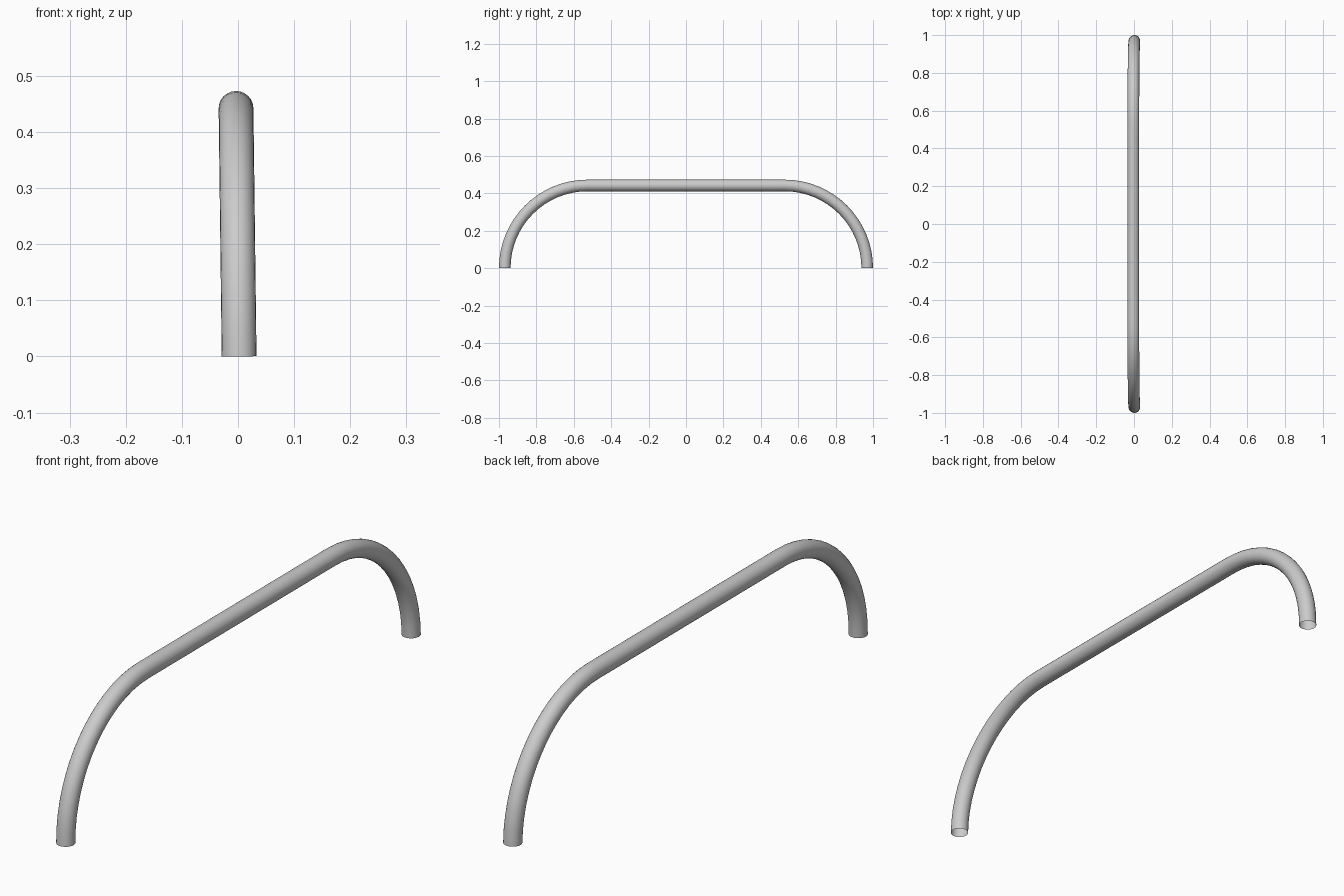
import bpy
from mathutils import Vector

if "Cube" in bpy.data.objects:
    bpy.data.objects.remove(bpy.data.objects["Cube"])

R = 0.031            # tube radius
END, TOP, BEND = 0.969, 0.442, 0.442
K = 0.5523 * BEND    # quarter-circle handle length


def pt(y, z):
    # the whole handle leans very slightly towards -x
    return Vector((0.002 - 0.0125 * z, y, z))


# path: foot, bend, straight bar, bend, foot (position, left handle, right handle)
s = END - BEND
path = [
    (pt(-END, 0), pt(-END, -K), pt(-END, K)),
    (pt(-s, TOP), pt(-s - K, TOP), pt(-s + 0.3, TOP)),
    (pt(s, TOP), pt(s - 0.3, TOP), pt(s + K, TOP)),
    (pt(END, 0), pt(END, K), pt(END, -K)),
]

curve = bpy.data.curves.new("handle_bar", "CURVE")
curve.dimensions = "3D"
curve.resolution_u = 16
curve.bevel_depth = R
curve.bevel_resolution = 10
curve.use_fill_caps = False   # open tube ends
spline = curve.splines.new("BEZIER")
spline.bezier_points.add(len(path) - 1)
for bp, (co, left, right) in zip(spline.bezier_points, path):
    bp.handle_left_type = bp.handle_right_type = "FREE"
    bp.co, bp.handle_left, bp.handle_right = co, left, right

# bent tube handle as a smooth mesh
bar = bpy.data.objects.new("handle_bar", curve)
bpy.context.collection.objects.link(bar)
bpy.context.view_layer.objects.active = bar
bar.select_set(True)
bpy.ops.object.convert(target="MESH")
bpy.ops.object.shade_smooth_by_angle()
